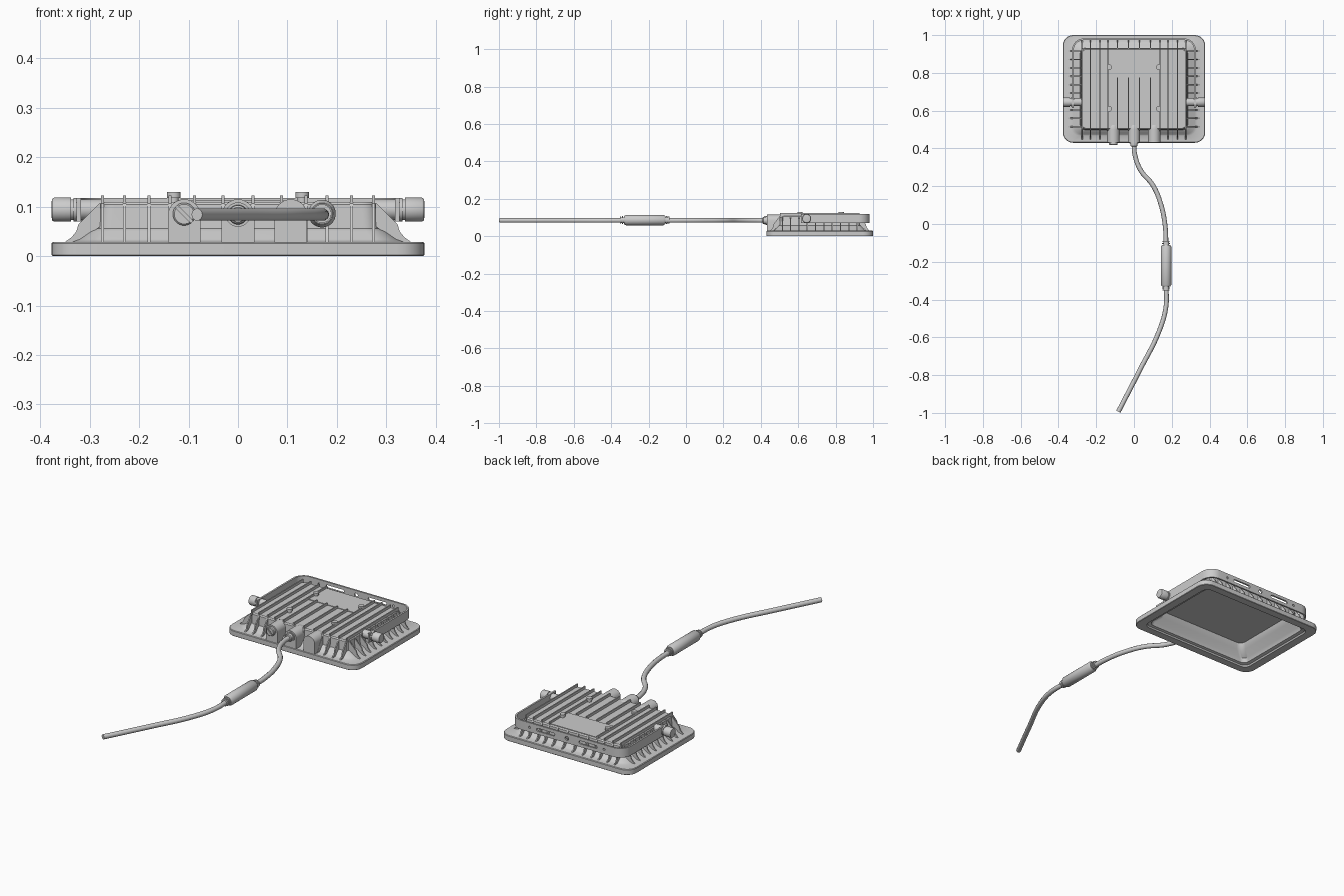
import bpy, bmesh, math
from mathutils import Vector

if "Cube" in bpy.data.objects:
    bpy.data.objects.remove(bpy.data.objects["Cube"])

CY = 0.715  # lamp centre in y


def finish(name, bm, smooth=True):
    bmesh.ops.recalc_face_normals(bm, faces=bm.faces)
    me = bpy.data.meshes.new(name)
    bm.to_mesh(me)
    bm.free()
    ob = bpy.data.objects.new(name, me)
    bpy.context.collection.objects.link(ob)
    bpy.ops.object.select_all(action='DESELECT')
    ob.select_set(True)
    bpy.context.view_layer.objects.active = ob
    if smooth:
        bpy.ops.object.shade_smooth_by_angle(angle=math.radians(35))
    return ob


def skin(bm, rings):
    vs = [[bm.verts.new(p) for p in r] for r in rings]
    n = len(vs[0])
    for a, b in zip(vs, vs[1:]):
        for i in range(n):
            bm.faces.new((a[i], a[(i + 1) % n], b[(i + 1) % n], b[i]))
    bm.faces.new(vs[0])
    bm.faces.new(vs[-1])


def round_rect(hx, hy, r, z, seg=6):
    out = []
    for k, (sx, sy) in enumerate(((1, 1), (-1, 1), (-1, -1), (1, -1))):
        for i in range(seg + 1):
            a = math.pi / 2 * (k + i / seg)
            out.append((sx * (hx - r) + r * math.cos(a),
                        CY + sy * (hy - r) + r * math.sin(a), z))
    return out


def prism(bm, pts, shift):
    skin(bm, [pts, [tuple(Vector(p) + Vector(shift)) for p in pts]])


def box(bm, x0, x1, y0, y1, z0, z1):
    prism(bm, [(x0, y0, z0), (x1, y0, z0), (x1, y1, z0), (x0, y1, z0)], (0, 0, z1 - z0))


def lathe(bm, prof, origin, axis, n=24):
    """prof: (distance along axis, radius); axis is 'x' or 'y'."""
    rings = []
    for d, r in prof:
        ring = []
        for i in range(n):
            a = 2 * math.pi * (i + 0.5) / n
            u, v = r * math.cos(a), r * math.sin(a)
            off = (d, u, v) if axis == 'x' else (u, d, v)
            ring.append(tuple(Vector(origin) + Vector(off)))
        rings.append(ring)
    skin(bm, rings)


def cut(ob, bm):
    c = finish(ob.name + "_cutter", bm, smooth=False)
    c.hide_render = True
    c.hide_set(True)
    m = ob.modifiers.new("cut", 'BOOLEAN')
    m.object, m.operation, m.solver = c, 'DIFFERENCE', 'EXACT'


# housing: hollow shell from inner ceiling, round the rim, up to the top
bm = bmesh.new()
skin(bm, [round_rect(*r) for r in (
    (.262, .195, .03, .092), (.272, .205, .03, .060), (.305, .225, .03, .034),
    (.312, .228, .03, .012), (.328, .240, .035, .008), (.332, .243, .035, .000),
    (.375, .283, .053, .000), (.377, .285, .055, .002), (.377, .285, .055, .026),
    (.374, .282, .052, .029), (.335, .248, .05, .029), (.322, .240, .05, .034),
    (.300, .228, .04, .050), (.285, .217, .03, .056), (.281, .215, .03, .104),
    (.276, .210, .028, .110))])
finish("lamp_housing", bm)

# long cooling fins on the top, short ones in the middle
T = .003
bm = bmesh.new()
for s in (-1, 1):
    for x in (.138, .180, .230, .274):
        box(bm, s * x - T, s * x + T, .502, .928, .10, .123)
    for x in (.030, .088):
        box(bm, s * x - T, s * x + T, .502, .775, .10, .123)
finish("top_fins", bm)
bm = bmesh.new()
box(bm, -.136, .136, .775, .924, .10, .113)
finish("driver_plate", bm)

# gusset fins all round the housing: (outward reach, height)
bm = bmesh.new()
prof = ((-.003, .060), (.015, .048), (.035, .034), (.045, .028), (.070, .028),
        (.056, .038), (.046, .050), (.042, .064), (0, .106), (-.003, .106))
for s in (-1, 1):
    for i in range(10):
        y = .515 + i * .0445
        prism(bm, [(s * (.281 + d), y - T, z) for d, z in prof], (0, 2 * T, 0))
    for x in (-.274, -.230, -.180, -.138, -.088, -.030, .030, .088, .138, .180, .230, .274):
        prism(bm, [(x - T, CY + s * (.215 + d * .75), z) for d, z in prof], (2 * T, 0, 0))
finish("side_fins", bm)

# bolts on the top
bm = bmesh.new()
for x in (-.13, .13):
    for y in (.61, .83):
        for r, z in ((.010, .118), (.014, .130)):
            prism(bm, [(x + r * math.cos(k * math.pi / 8), y + r * math.sin(k * math.pi / 8), z - .012)
                       for k in range(16)], (0, 0, .012))
finish("top_bolts", bm)

# U-shaped mounting bracket with slots
def u_path(hx, yb, r):
    pts = [(hx, .615)] + [(hx - r + r * math.cos(a), yb - r + r * math.sin(a))
                          for a in [math.pi / 2 * i / 8 for i in range(9)]]
    return pts + [(-x, y) for x, y in reversed(pts)]

bm = bmesh.new()
prism(bm, [(x, y, .070) for x, y in u_path(.327, .982, .06) + u_path(.318, .973, .051)[::-1]],
      (0, 0, .048))
bracket = finish("mounting_bracket", bm)
bm = bmesh.new()
for x, h, r in ((-.122, .045, .008), (.122, .045, .008), (0, 0, .010), (-.215, 0, .006), (.215, 0, .006)):
    pts = []
    for k in range(16):
        a = 2 * math.pi * (k + .5) / 16
        pts.append((x + math.copysign(h, math.cos(a)) + r * math.cos(a), .95, .094 + r * math.sin(a)))
    prism(bm, pts, (0, .06, 0))
cut(bracket, bm)

# pivot bosses and clamp knobs
bm = bmesh.new()
for s in (-1, 1):
    lathe(bm, [(s * d, r) for d, r in (
        (.275, .021), (.319, .021), (.319, .024), (.333, .024), (.333, .021), (.338, .021),
        (.338, .0245), (.372, .0245), (.376, .022), (.377, .017))], (0, .645, .094), 'x')
finish("bracket_knobs", bm)

# three arched cable entries on the front, underside following the housing
bm = bmesh.new()
for x in (-.109, 0, .107):
    rings = []
    for y, r, zc, zb in ((.432, .033, .082, .028), (.470, .033, .082, .028), (.490, .033, .082, .045),
                         (.503, .033, .082, .062), (.505, .033, .082, .100),
                         (.522, .028, .084, .100), (.532, .018, .088, .100)):
        arch = [(x + r * math.cos(math.pi * i / 14), y, max(zb, zc + r * math.sin(math.pi * i / 14)))
                for i in range(15)]
        rings.append([(x + r, y, zb - .001)] + arch + [(x - r, y, zb - .001)])
    skin(bm, rings)
finish("cable_entries", bm)

# slotted blanking plug on the left entry
bm = bmesh.new()
lathe(bm, [(.44, .023), (.421, .023), (.418, .020)], (-.109, 0, .085), 'y')
plug = finish("blanking_plug", bm)
bm = bmesh.new()
q = [(-.03, -.003), (.03, -.003), (.03, .003), (-.03, .003)]
c = math.sqrt(.5)
prism(bm, [(-.109 + c * (u + v), .41, .085 + c * (v - u)) for u, v in q], (0, .014, 0))
cut(plug, bm)

# cable gland in the middle
bm = bmesh.new()
lathe(bm, [(.44, .025), (.427, .025), (.427, .020), (.414, .019), (.410, .015)],
      (0, 0, .084), 'y', 16)
finish("cable_gland", bm)


def cable(name, pts):
    cu = bpy.data.curves.new(name, 'CURVE')
    cu.dimensions = '3D'
    cu.bevel_depth, cu.bevel_resolution, cu.use_fill_caps = .0125, 3, True
    cu.resolution_u = 8
    sp = cu.splines.new('BEZIER')
    sp.bezier_points.add(len(pts) - 1)
    for b, (x, y) in zip(sp.bezier_points, pts):
        b.co = (x, y, .084)
        b.handle_left_type = b.handle_right_type = 'AUTO'
    ob = bpy.data.objects.new(name, cu)
    bpy.context.collection.objects.link(ob)
    bpy.ops.object.select_all(action='DESELECT')
    ob.select_set(True)
    bpy.context.view_layer.objects.active = ob
    bpy.ops.object.convert(target='MESH')
    bpy.ops.object.shade_smooth_by_angle(angle=math.radians(40))


# power cable in two lengths
cable("cable_lamp_side", [(0, .43), (.004, .37), (.035, .285), (.100, .205), (.142, .105),
                          (.165, -.01), (.170, -.12)])
cable("cable_free_end", [(.170, -.32), (.169, -.44), (.134, -.565), (.030, -.775), (-.083, -.994)])

# inline connector with ribbed strain reliefs
half = [(.100, .028), (.108, .023), (.111, .022), (.111, .015), (.115, .015), (.115, .021),
        (.121, .021), (.121, .015), (.126, .015), (.126, .019), (.132, .019), (.132, .013)]
bm = bmesh.new()
lathe(bm, [(-d, r) for d, r in reversed(half)] + half, (.170, -.221, .086), 'y')
finish("inline_connector", bm)
